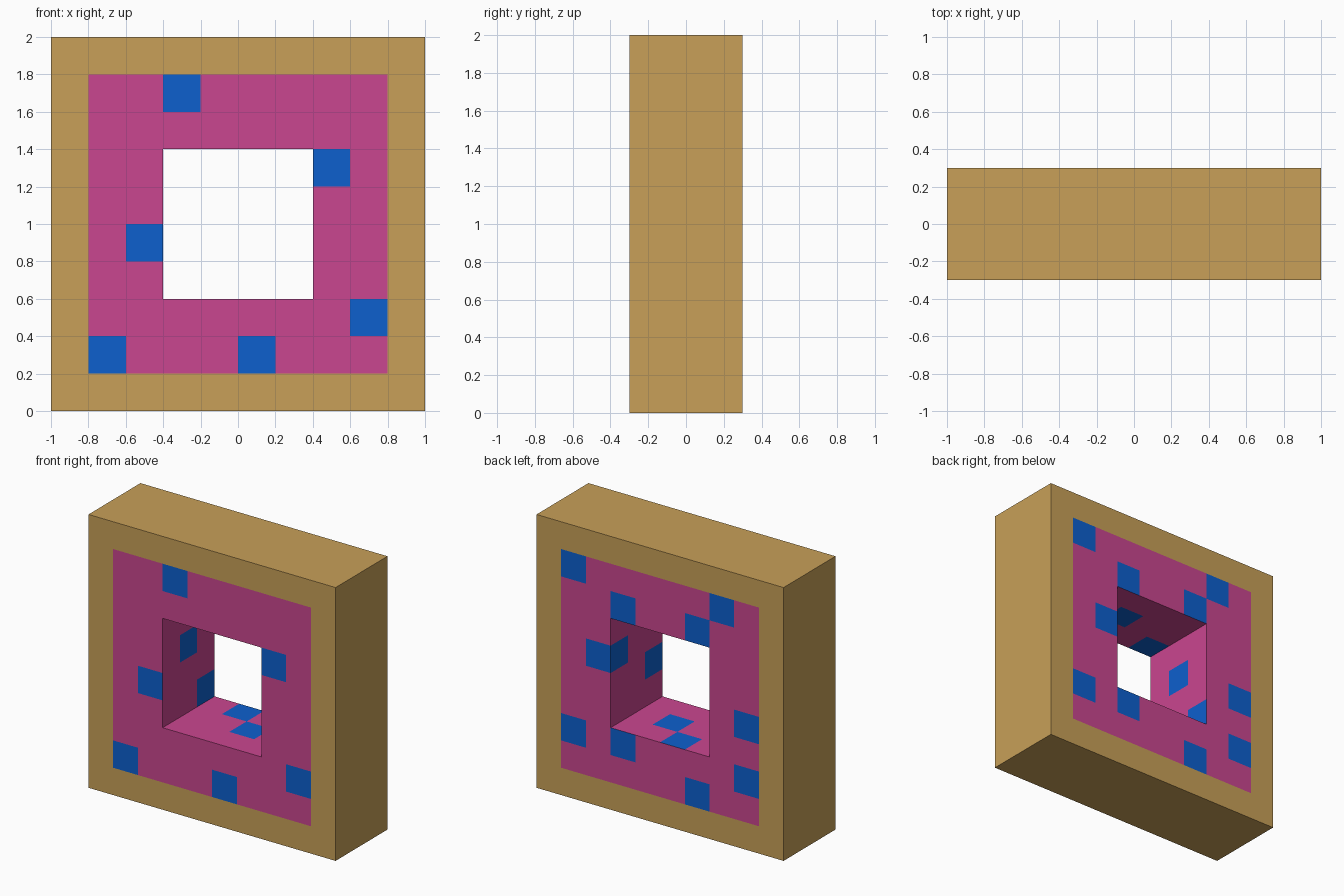
import bpy, bmesh
from mathutils import Vector

if "Cube" in bpy.data.objects:
    bpy.data.objects.remove(bpy.data.objects["Cube"])

U = 0.2                      # cell size
NX, NY, NZ = 10, 3, 10       # block is 10 x 3 x 10 cells


def material(name, rgb):
    m = bpy.data.materials.new(name)
    m.diffuse_color = (*rgb, 1.0)
    m.use_nodes = True
    m.node_tree.nodes["Principled BSDF"].inputs["Base Color"].default_value = m.diffuse_color
    return m


tan = material("tan", (0.578, 0.352, 0.098))
pink = material("pink", (0.591, 0.061, 0.279))
blue = material("blue", (0.004, 0.117, 0.617))

# Blue squares: outward direction -> cells (column, layer from front, row)
FRONT, BACK = (0, -1, 0), (0, 1, 0)
LEFT, RIGHT, DOWN, UP = (-1, 0, 0), (1, 0, 0), (0, 0, -1), (0, 0, 1)
squares = {
    FRONT: [(c, 0, r) for c, r in ((3, 8), (7, 6), (2, 4), (8, 2), (1, 1), (5, 1))],
    BACK: [(c, 2, r) for c, r in ((8, 8), (6, 7), (2, 8), (3, 7), (7, 5),
                                  (8, 2), (6, 2), (1, 4), (1, 2), (3, 1))],
    RIGHT: [(2, 1, 5), (2, 2, 3)],     # left wall of the opening
    LEFT: [(7, 2, 5), (7, 0, 4)],      # right wall of the opening
    UP: [(4, 2, 2), (5, 1, 2)],        # floor of the opening
    DOWN: [(5, 1, 7), (3, 0, 7)],      # ceiling of the opening
}


def ring(c, r):
    """Distance of a cell from the outer edge: 0 frame, 1-2 panel, 3+ opening."""
    return min(c, r, NX - 1 - c, NZ - 1 - r)


def solid(c, l, r):
    return 0 <= l < NY and 0 <= ring(c, r) < 3


def build(name, rings, mats):
    """Make the exposed faces of all cells in the given rings."""
    bm = bmesh.new()
    for c in range(NX):
        for l in range(NY):
            for r in range(NZ):
                if ring(c, r) not in rings:
                    continue
                mid = Vector((c + 0.5 - NX / 2, l + 0.5 - NY / 2, r + 0.5)) * U
                for d in squares:
                    if solid(c + d[0], l + d[1], r + d[2]):
                        continue
                    n = Vector(d)
                    a = Vector((d[1], d[2], d[0]))
                    b = n.cross(a)
                    f = bm.faces.new([bm.verts.new(mid + (n + a * s + b * t) * U / 2)
                                      for s, t in ((-1, -1), (1, -1), (1, 1), (-1, 1))])
                    f.material_index = int((c, l, r) in squares[d])
    bmesh.ops.remove_doubles(bm, verts=bm.verts, dist=0.001)
    mesh = bpy.data.meshes.new(name)
    bm.to_mesh(mesh)
    bm.free()
    for m in mats:
        mesh.materials.append(m)
    bpy.context.collection.objects.link(bpy.data.objects.new(name, mesh))


# Outer frame, then the spotted panel around the square opening
build("outer_frame", (0,), (tan,))
build("spotted_panel", (1, 2), (pink, blue))
